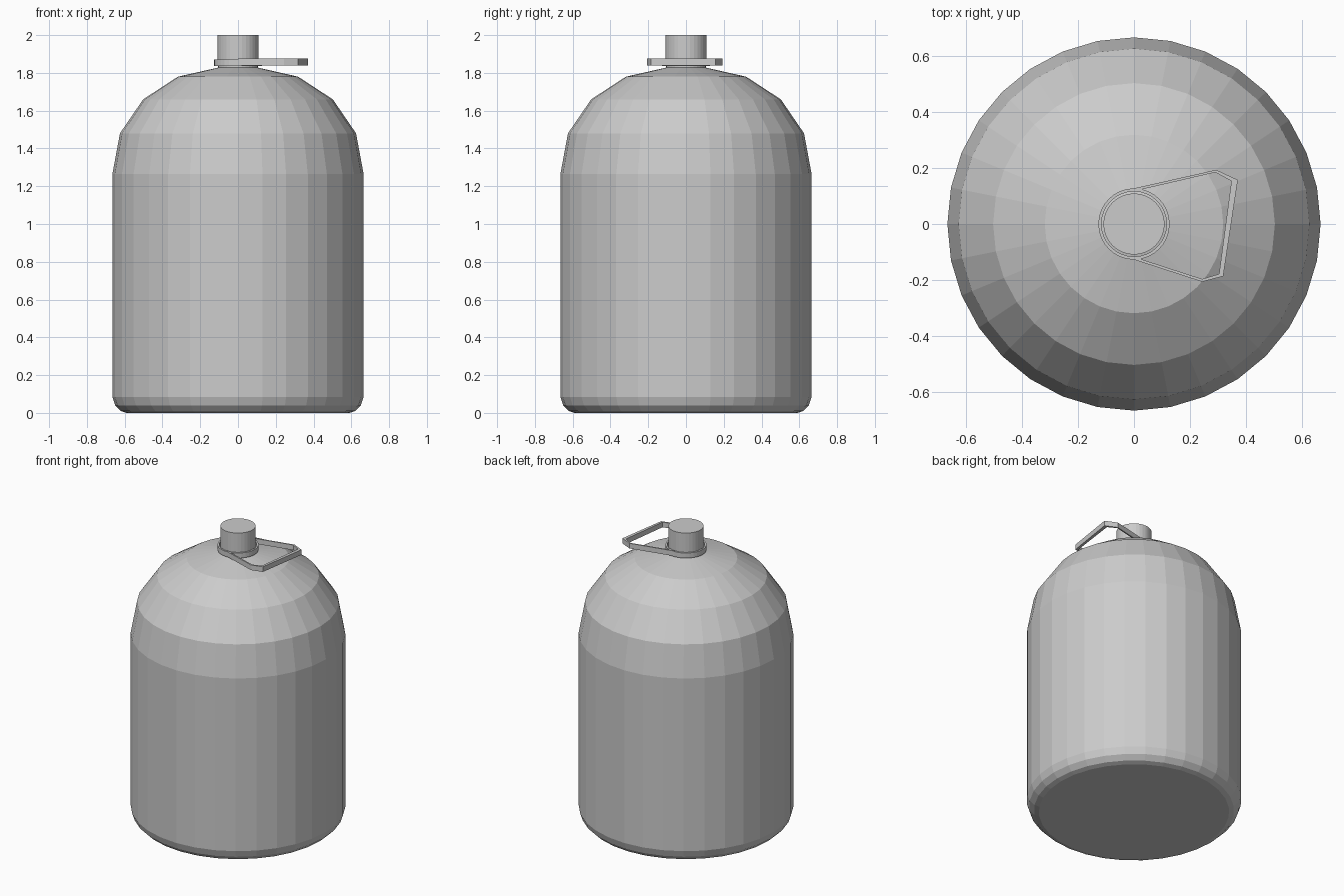
import bpy, bmesh
from math import cos, sin, pi

if "Cube" in bpy.data.objects:
    bpy.data.objects.remove(bpy.data.objects["Cube"])


def finish(name, bm):
    bmesh.ops.remove_doubles(bm, verts=bm.verts, dist=1e-5)
    bmesh.ops.recalc_face_normals(bm, faces=bm.faces)
    me = bpy.data.meshes.new(name)
    bm.to_mesh(me)
    bm.free()
    ob = bpy.data.objects.new(name, me)
    bpy.context.collection.objects.link(ob)
    return ob


def lathe(name, profile, sides=32, closed=False):
    """Revolve (radius, z) points about z; open profiles get end caps."""
    bm = bmesh.new()
    rings = [[bm.verts.new((r * cos(2 * pi * i / sides), r * sin(2 * pi * i / sides), z))
              for i in range(sides)] for r, z in profile]
    pairs = list(zip(rings, rings[1:]))
    if closed:
        pairs.append((rings[-1], rings[0]))
    else:
        bm.faces.new(rings[0])
        bm.faces.new(rings[-1])
    for a, b in pairs:
        for i in range(sides):
            j = (i + 1) % sides
            bm.faces.new((a[i], a[j], b[j], b[i]))
    return finish(name, bm)


def strip(name, outer, inner, z0, z1):
    """Flat band following matching outer and inner outlines."""
    bm = bmesh.new()
    sections = [[bm.verts.new((*p, z)) for p, z in ((o, z0), (o, z1), (i, z1), (i, z0))]
                for o, i in zip(outer, inner)]
    for a, b in zip(sections, sections[1:]):
        for k in range(4):
            n = (k + 1) % 4
            bm.faces.new((a[k], a[n], b[n], b[k]))
    bm.faces.new(sections[0])
    bm.faces.new(sections[-1])
    return finish(name, bm)


# Bottle body with rounded base and faceted shoulder
lathe("bottle_body", [
    (0.59, 0), (0.62, 0.01), (0.65, 0.04), (0.665, 0.085), (0.665, 1.265),
    (0.625, 1.48), (0.502, 1.66), (0.318, 1.78), (0.105, 1.828)])

# Neck and cap
lathe("neck", [(0.105, 1.82), (0.105, 1.86)])
lathe("cap", [(0.109, 1.855), (0.109, 2.0)])

# Collar ring that holds the handle
lathe("handle_collar", [(0.116, 1.837), (0.127, 1.837), (0.127, 1.872), (0.116, 1.872)],
      closed=True)

# Swung carrying handle
strip("carry_handle",
      [(0.0, 0.127), (0.293, 0.193), (0.37, 0.157), (0.318, -0.186), (0.243, -0.206), (0.0, -0.127)],
      [(0.0, 0.117), (0.29, 0.184), (0.347, 0.153), (0.303, -0.178), (0.243, -0.196), (0.0, -0.117)],
      1.84, 1.875)
